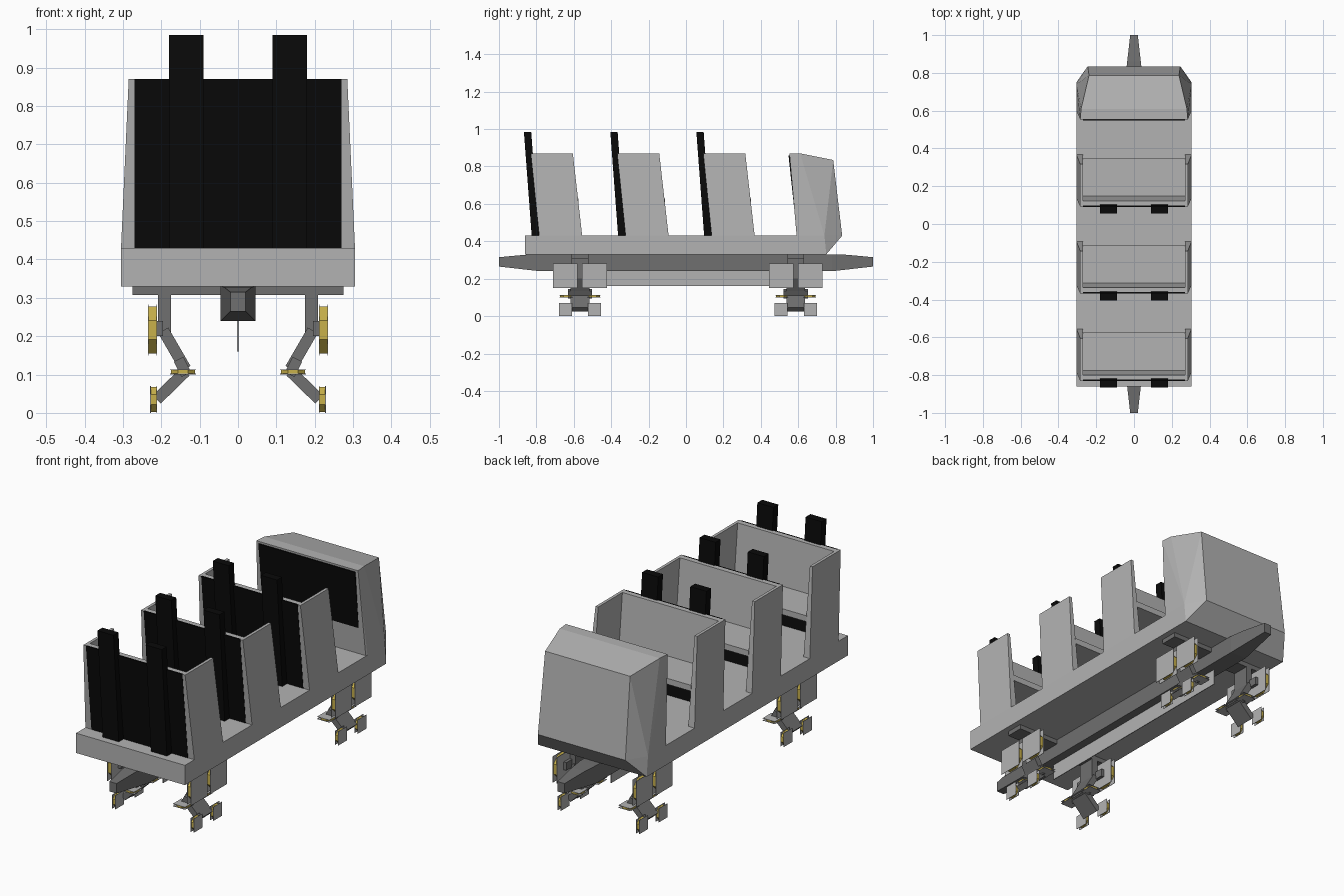
import bpy, bmesh
from mathutils import Matrix

cube = bpy.data.objects.get("Cube")
if cube:
    bpy.data.objects.remove(cube, do_unlink=True)


def material(name, rgb):
    m = bpy.data.materials.new(name)
    m.use_nodes = True
    col = (*rgb, 1)
    m.diffuse_color = col
    m.node_tree.nodes["Principled BSDF"].inputs["Base Color"].default_value = col
    return m


LIGHT = material("light grey", (0.45, 0.45, 0.45))
DARK = material("dark grey", (0.16, 0.16, 0.16))
BLACK = material("black", (0.003, 0.003, 0.003))
YELLOW = material("yellow", (0.58, 0.44, 0.07))


def finish(name, bm, mat):
    bmesh.ops.recalc_face_normals(bm, faces=bm.faces)
    me = bpy.data.meshes.new(name)
    bm.to_mesh(me)
    bm.free()
    me.materials.append(mat)
    ob = bpy.data.objects.new(name, me)
    bpy.context.collection.objects.link(ob)
    return ob


def hull(name, points, mat):
    """Convex solid around the points."""
    bm = bmesh.new()
    for p in points:
        bm.verts.new(p)
    bmesh.ops.convex_hull(bm, input=bm.verts)
    bmesh.ops.dissolve_limit(bm, angle_limit=0.01, verts=bm.verts, edges=bm.edges)
    return finish(name, bm, mat)


def box(name, xs, ys, zs, mat):
    return hull(name, [(x, y, z) for x in xs for y in ys for z in zs], mat)


def leaning(name, xs, y0, y1, z0, z1, mat, lean=-0.1):
    """Box whose y positions lean with height above the floor."""
    return hull(name, [(x, y + lean * (z - FLOOR), z)
                       for x in xs for y in (y0, y1) for z in (z0, z1)], mat)


def bar(name, a, b, t, y, hy, mat):
    """Flat bar in the xz plane from a to b, thickness t, half depth hy."""
    dx, dz = b[0] - a[0], b[1] - a[1]
    n = (dx * dx + dz * dz) ** 0.5
    nx, nz = -dz / n * t / 2, dx / n * t / 2
    return hull(name, [(p[0] + s * nx, y + k * hy, p[1] + s * nz)
                       for p in (a, b) for s in (-1, 1) for k in (-1, 1)], mat)


def wheel(name, centre, radius, width, axis):
    """Eight sided yellow tread between two square grey side plates."""
    rot = Matrix.Rotation(1.5708, 4, "Y") if axis == "x" else Matrix()
    place = Matrix.Translation(centre) @ rot
    bm = bmesh.new()
    bmesh.ops.create_cone(bm, cap_ends=True, segments=8, radius1=radius, radius2=radius,
                          depth=width - 0.004,
                          matrix=place @ Matrix.Rotation(0.3927, 4, "Z"))
    finish(name + "_tread", bm, YELLOW)
    bm = bmesh.new()
    for s in (-1, 1):
        bmesh.ops.create_cube(bm, size=1, matrix=place
                              @ Matrix.Translation((0, 0, s * (width / 2 - 0.001)))
                              @ Matrix.Diagonal((radius * 2, radius * 2, 0.002, 1)))
    finish(name + "_side_plates", bm, LIGHT)


FLOOR = 0.43
TOP = 0.87

# Floor slab
box("floor_slab", (-0.305, 0.305), (-0.86, 0.6), (0.33, FLOOR), LIGHT)

# Nose cowl with chin and angled corners
nose = [(0.305, 0.6, 0.33), (0.305, 0.75, 0.33), (0.305, 0.6, FLOOR),
        (0.305, 0.74, FLOOR), (0.245, 0.835, FLOOR), (0.238, 0.787, 0.835),
        (0.28, 0.61, TOP), (0.285, 0.553, TOP)]
hull("nose_cowl", [(s * x, y, z) for x, y, z in nose for s in (-1, 1)], LIGHT)
leaning("nose_back_panel", (-0.27, 0.27), 0.594, 0.602, FLOOR, TOP - 0.01, BLACK, -0.107)

# Three seat rows
for i, base in enumerate((0.137, -0.323, -0.785)):
    tag = f"_{i + 1}"
    leaning("seat_back_panel" + tag, (-0.27, 0.27), base - 0.002, base + 0.006, FLOOR, TOP, BLACK)
    leaning("seat_back" + tag, (-0.27, 0.27), base + 0.006, base + 0.03, 0.6, TOP, LIGHT)
    box("seat_bench" + tag, (-0.272, 0.272), (base, base + 0.21), (0.6, 0.63), LIGHT)
    for s in (-1, 1):
        side = "left" if s > 0 else "right"
        hull(f"{side}_side_panel{tag}",
             [(s * x, y, z)
              for z, out, y0, y1 in ((FLOOR, 0.305, base, base + 0.23),
                                     (TOP, 0.285, base - 0.045, base + 0.18))
              for x in (0.27, out) for y in (y0, y1)], LIGHT)
        leaning(f"{side}_headrest_post{tag}", (s * 0.09, s * 0.18),
                base - 0.04, base - 0.001, FLOOR, 0.985, BLACK, -0.075)

# Central keel with tapered couplers and a thin fin below
hull("keel", [(s * x, e * y, z)
              for x, y, z in ((0.045, 0.78, 0.24), (0.045, 0.78, 0.33), (0.036, 0.86, 0.328),
                              (0.02, 1.0, 0.265), (0.02, 1.0, 0.315))
              for s in (-1, 1) for e in (-1, 1)], DARK)
box("keel_fin", (-0.002, 0.002), (-0.6, 0.6), (0.16, 0.245), LIGHT)

# Wheel bogies
for e, end in ((-1, "front"), (1, "rear")):
    yc = 0.577 * e + 0.01
    box(end + "_axle_plate", (-0.275, 0.275), (yc - 0.045, yc + 0.045), (0.307, 0.331), DARK)
    for s in (-1, 1):
        name = f"{end}_{'left' if s > 0 else 'right'}"
        box(name + "_post", (s * 0.175, s * 0.208), (yc - 0.045, yc + 0.045), (0.2, 0.31), DARK)
        bar(name + "_upper_strut", (s * 0.195, 0.215), (s * 0.137, 0.115), 0.03, yc, 0.05, DARK)
        bar(name + "_guide_bracket", (s * 0.155, 0.14), (s * 0.135, 0.1), 0.028, yc, 0.065, DARK)
        bar(name + "_lower_strut", (s * 0.137, 0.108), (s * 0.212, 0.035), 0.03, yc, 0.05, DARK)
        for k, pos in ((-1, "a"), (1, "b")):
            wheel(f"{name}_road_wheel_{pos}", (s * 0.223, yc + k * 0.078, 0.216), 0.066, 0.024, "x")
            wheel(f"{name}_under_wheel_{pos}", (s * 0.22, yc + k * 0.078, 0.035), 0.035, 0.018, "x")
            wheel(f"{name}_guide_wheel_{pos}", (s * 0.143, yc + k * 0.075, 0.107), 0.034, 0.013, "z")
            box(f"{name}_hub_{pos}", (s * 0.195, s * 0.213),
                (yc + k * 0.04, yc + k * 0.09), (0.2, 0.24), DARK)
